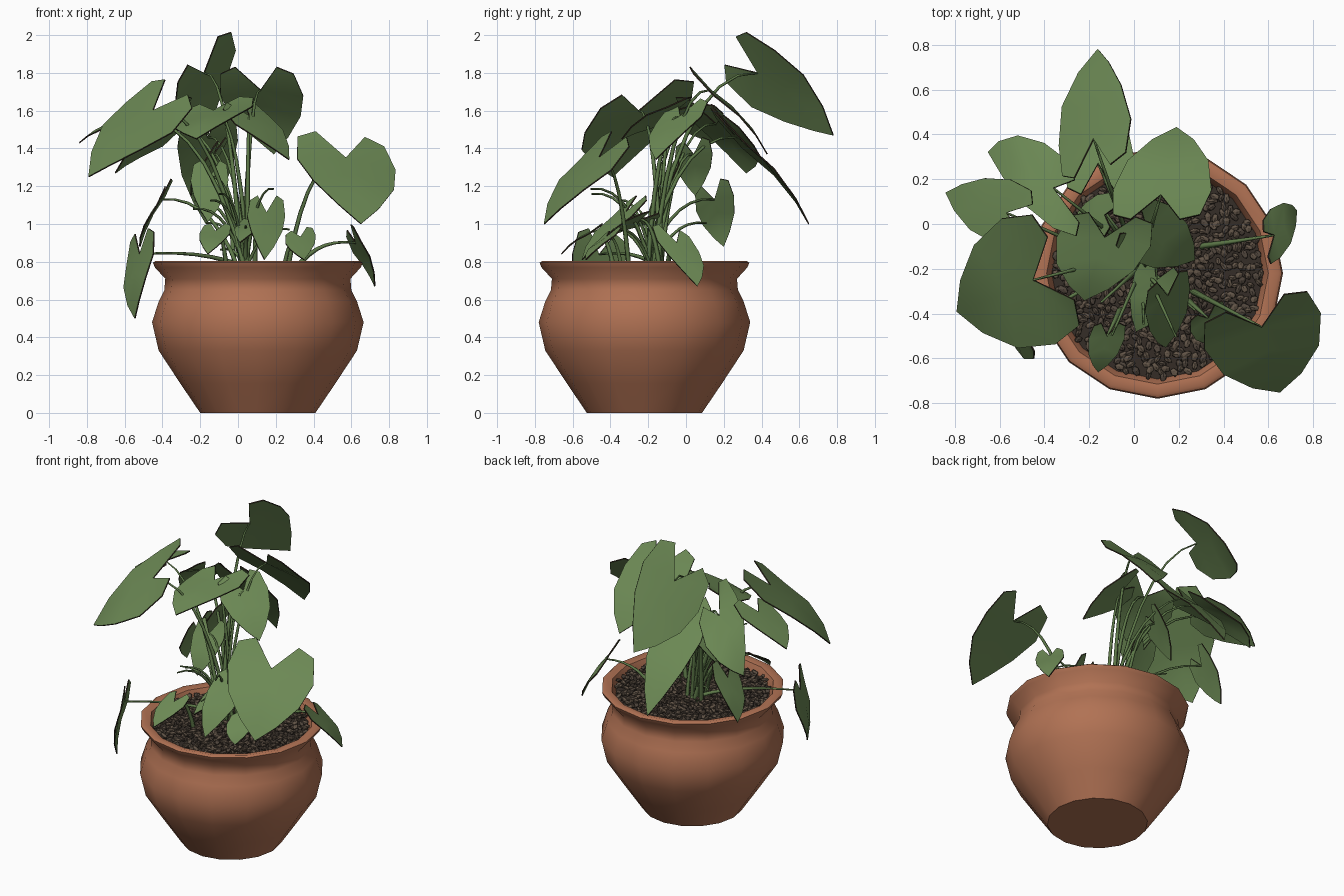
import bpy, bmesh, math, random
from mathutils import Vector, Matrix

if "Cube" in bpy.data.objects:
    bpy.data.objects.remove(bpy.data.objects["Cube"])

random.seed(4)
CX, CY = 0.105, -0.22          # pot axis


def material(name, rgb):
    m = bpy.data.materials.new(name)
    m.diffuse_color = (*rgb, 1)
    m.use_nodes = True
    m.node_tree.nodes["Principled BSDF"].inputs["Base Color"].default_value = m.diffuse_color
    return m


TERRACOTTA = material("terracotta", (0.44, 0.168, 0.088))
GREEN = material("leaf_green", (0.15, 0.25, 0.09))
EDGE = material("leaf_edge_dark", (0.03, 0.018, 0.012))
STEM = material("stem_green", (0.11, 0.19, 0.065))
SOIL = material("soil_brown", (0.035, 0.026, 0.02))
PEBBLES = [material("pebble_brown", (0.12, 0.088, 0.062)),
           material("pebble_dark", (0.08, 0.06, 0.045))]


def add_object(name, bm, mats):
    me = bpy.data.meshes.new(name)
    bmesh.ops.recalc_face_normals(bm, faces=bm.faces)
    bm.to_mesh(me)
    bm.free()
    for m in mats:
        me.materials.append(m)
    ob = bpy.data.objects.new(name, me)
    bpy.context.collection.objects.link(ob)
    return ob


def activate(ob):
    bpy.ops.object.select_all(action='DESELECT')
    ob.select_set(True)
    bpy.context.view_layer.objects.active = ob


def smooth(ob, angle=45):
    activate(ob)
    bpy.ops.object.shade_smooth_by_angle(angle=math.radians(angle))


def lathe(name, profile, sides, mat):
    bm = bmesh.new()
    vs = [bm.verts.new((r, 0, z)) for r, z in profile]
    es = [bm.edges.new(p) for p in zip(vs, vs[1:])]
    bmesh.ops.spin(bm, geom=vs + es, cent=(0, 0, 0), axis=(0, 0, 1),
                   angle=math.tau, steps=sides)
    bmesh.ops.remove_doubles(bm, verts=bm.verts, dist=1e-4)
    bmesh.ops.translate(bm, verts=bm.verts, vec=(CX, CY, 0))
    return add_object(name, bm, [mat])


# Pot: bellied body, narrow neck, flared rim, hollow inside
pot = lathe("pot", [(0, 0), (0.305, 0), (0.41, 0.155), (0.525, 0.33), (0.56, 0.48),
                    (0.525, 0.59), (0.495, 0.65), (0.49, 0.71), (0.545, 0.77),
                    (0.555, 0.795), (0.54, 0.805), (0.495, 0.795), (0.47, 0.74),
                    (0.46, 0.66)], 16, TERRACOTTA)
smooth(pot, 50)
lathe("soil", [(0, 0.75), (0.475, 0.745)], 16, SOIL)

# Gravel: squashed, randomly turned stones spread in a sunflower pattern
bm = bmesh.new()
COUNT = 620
for i in range(COUNT):
    r = 0.465 * math.sqrt((i + 0.5) / COUNT)
    a = i * 2.39996 + random.uniform(-0.05, 0.05)
    size = [random.uniform(0.02, 0.03), random.uniform(0.012, 0.018), 0.012]
    mat = (Matrix.Translation((CX + r * math.cos(a), CY + r * math.sin(a),
                               random.uniform(0.76, 0.775)))
           @ Matrix.Rotation(random.uniform(0, math.tau), 4, 'Z')
           @ Matrix.Rotation(random.uniform(-0.5, 0.5), 4, 'Y')
           @ Matrix.Diagonal((*size, 1)))
    new = bmesh.ops.create_icosphere(bm, subdivisions=1, radius=1, matrix=mat)
    for f in {f for v in new["verts"] for f in v.link_faces}:
        f.material_index = i % 3 == 0
add_object("gravel", bm, PEBBLES)

# Heart-shaped leaf template: (along the midrib, across)
MIDRIB = [(0, 0), (0.3, 0), (0.65, 0), (1, 0)]
MARGIN = [(-0.36, 0.5), (-0.27, 0.88), (0.08, 1.0), (0.45, 0.82), (0.77, 0.42)]


def leaf(name, base, tip, half_width):
    base, across = Vector(base), Vector(half_width)
    along = Vector(tip) - base
    n = along.cross(across).normalized()
    if n.z < 0:
        n.negate()
    bm = bmesh.new()

    def vert(u, v):
        lift = 0.07 * along.length * math.sin(math.pi * max(u, 0))
        lift -= 0.10 * across.length * v * v - 0.03 * abs(v) * across.length
        return bm.verts.new(base + along * u + across * v + n * lift)

    m = [vert(*p) for p in MIDRIB]
    for side in (1, -1):
        e = [vert(u, side * v) for u, v in MARGIN]
        for loop in ([m[0], e[0], e[1]], [m[0], e[1], e[2]], [m[0], e[2], e[3], m[1]],
                     [m[1], e[3], e[4], m[2]], [m[2], e[4], m[3]]):
            bm.faces.new(loop)
    ob = add_object(name, bm, [GREEN, EDGE])
    mod = ob.modifiers.new("thickness", 'SOLIDIFY')
    mod.thickness, mod.offset, mod.material_offset_rim = 0.007, 0, 1
    activate(ob)
    bpy.ops.object.modifier_apply(modifier=mod.name)
    smooth(ob, 45)


def stem(name, start, end, thick=0.015):
    start, end = Vector(start), Vector(end)
    d = end - start
    ctrl = start + Vector((d.x * 0.35, d.y * 0.35, max(d.z * 0.8, d.z + 0.03)))
    cu = bpy.data.curves.new(name, 'CURVE')
    cu.dimensions, cu.bevel_depth, cu.bevel_resolution = '3D', 1, 0
    sp = cu.splines.new('POLY')
    sp.points.add(7)
    for i, p in enumerate(sp.points):
        t = i / 7
        p.co = (*(start * (1 - t) ** 2 + ctrl * 2 * t * (1 - t) + end * t * t), 1)
        p.radius = thick * (1 - t) + 0.005 * t
    cu.materials.append(STEM)
    ob = bpy.data.objects.new(name, cu)
    bpy.context.collection.objects.link(ob)
    activate(ob)
    bpy.ops.object.convert(target='MESH')


def plant(name, base, tip, half_width, root=None):
    leaf("leaf_" + name, base, tip, half_width)
    if root is None:
        root = (0.03 + random.uniform(-0.06, 0.06), -0.17 + random.uniform(-0.06, 0.06))
    stem("stem_" + name, (*root, 0.75), base)


# Tall leaves
plant("top_back", (-0.18, 0.38, 1.80), (-0.16, 0.78, 1.47), (0.16, 0.06, 0.15))
plant("upper_back", (0.12, 0.13, 1.71), (0.19, 0.43, 1.37), (0.22, 0, 0))
plant("upper_left", (-0.45, -0.25, 1.60), (-0.79, -0.39, 1.25), (-0.12, 0.28, 0.08))
plant("upper_right", (0.06, -0.03, 1.57), (0.27, -0.16, 1.34), (0.09, 0.12, 0.02))
plant("upper_front", (-0.13, -0.06, 1.60), (-0.22, -0.34, 1.45), (0.21, -0.02, 0.04))
plant("back_left", (-0.36, 0.16, 1.53), (-0.65, 0.32, 1.27), (-0.02, 0.19, -0.09))
plant("back_droop", (-0.16, 0.27, 1.46), (-0.17, 0.65, 1.00), (0.16, 0, 0.02))
plant("far_left", (-0.57, 0.05, 1.57), (-0.84, 0.14, 1.43), (0.04, 0.14, 0.03))
plant("front_right", (0.57, -0.46, 1.35), (0.65, -0.75, 1.00), (0.26, 0.08, -0.03),
      (0.26, -0.30))
# Low leaves around the crown and over the rim
plant("centre", (-0.15, -0.09, 1.25), (-0.16, -0.20, 1.01), (0.10, 0.02, 0))
plant("centre_back", (-0.13, 0.04, 1.37), (-0.25, 0.05, 1.15), (0.04, 0.10, 0.02))
plant("low_front", (0.15, -0.32, 1.06), (0.14, -0.55, 0.81), (0.10, 0.05, 0))
plant("low_middle", (0.10, -0.25, 1.02), (0.01, -0.48, 0.90), (0.09, -0.05, 0.01))
plant("low_front_left", (-0.12, -0.50, 0.96), (-0.16, -0.66, 0.84), (0.08, 0, 0),
      (-0.06, -0.38))
plant("low_front_right", (0.33, -0.42, 0.93), (0.35, -0.53, 0.81), (0.08, 0.05, 0.02),
      (0.24, -0.34))
plant("low_back_left", (-0.41, 0.15, 1.13), (-0.52, 0.20, 0.88), (0.03, 0.10, 0.04))
plant("rim_left", (-0.52, -0.46, 0.84), (-0.545, -0.50, 0.50), (0.07, -0.14, 0.03))
plant("rim_right", (0.625, -0.05, 0.90), (0.725, 0.06, 0.67), (-0.02, 0.11, -0.03),
      (0.30, -0.10))

# Young shoots fanning out of the crown
for i in range(9):
    a = 2.2 + i * 0.42
    reach = random.uniform(0.15, 0.36)
    stem(f"shoot_{i + 1}", (0.04, -0.18, 0.75),
         (0.04 + reach * math.cos(a), -0.18 + reach * math.sin(a),
          random.uniform(0.86, 1.2)), 0.012)
